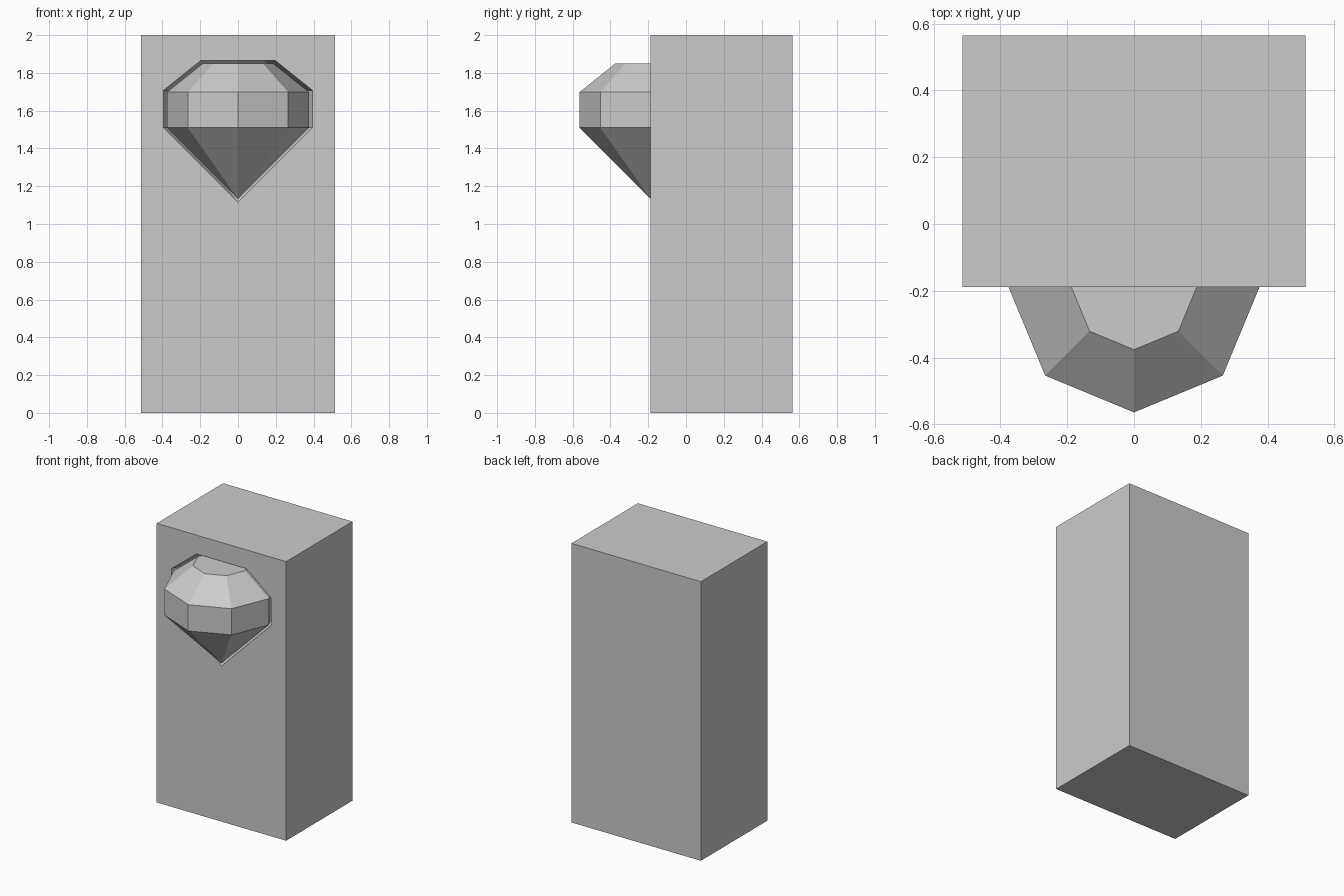
import bpy, bmesh, math

if "Cube" in bpy.data.objects:
    bpy.data.objects.remove(bpy.data.objects["Cube"])

R = 0.376             # gem girdle radius
FACE_Y = -0.188       # front face of the block, also the gem axis
GEM_Z = 1.51          # bottom of the gem girdle


def make_object(name, bm):
    bmesh.ops.recalc_face_normals(bm, faces=bm.faces)
    mesh = bpy.data.meshes.new(name)
    bm.to_mesh(mesh)
    bm.free()
    obj = bpy.data.objects.new(name, mesh)
    bpy.context.collection.objects.link(obj)
    return obj


def make_gem(name, scale):
    # eight-sided cut stone: point, girdle, crown, flat table
    bm = bmesh.new()
    tip = bm.verts.new((0, 0, -R))
    rings = []
    for r, z in [(R, 0), (R, 0.5 * R), (0.5 * R, 0.9 * R)]:
        rings.append([bm.verts.new((r * math.cos(i * math.pi / 4),
                                    r * math.sin(i * math.pi / 4), z))
                      for i in range(8)])
    for i in range(8):
        j = (i + 1) % 8
        bm.faces.new((tip, rings[0][j], rings[0][i]))
        for a, b in zip(rings, rings[1:]):
            bm.faces.new((a[i], a[j], b[j], b[i]))
    bm.faces.new(rings[-1])
    bmesh.ops.scale(bm, vec=(scale,) * 3, verts=bm.verts)
    bmesh.ops.translate(bm, vec=(0, FACE_Y, GEM_Z), verts=bm.verts)
    return make_object(name, bm)


# Upright block
bm = bmesh.new()
bmesh.ops.create_cube(bm, size=1)
bmesh.ops.scale(bm, vec=(1.026, 0.564 - FACE_Y, 2), verts=bm.verts)
bmesh.ops.translate(bm, vec=(0, (0.564 + FACE_Y) / 2, 1), verts=bm.verts)
block = make_object("block", bm)

# Gem-shaped socket, slightly larger than the stone
cutter = make_gem("socket_cutter", 1.05)
cutter.hide_render = True
cutter.hide_viewport = True
cut = block.modifiers.new("socket", 'BOOLEAN')
cut.operation = 'DIFFERENCE'
cut.solver = 'EXACT'
cut.object = cutter

# Stone half sunk into the socket
make_gem("gem", 1.0)
